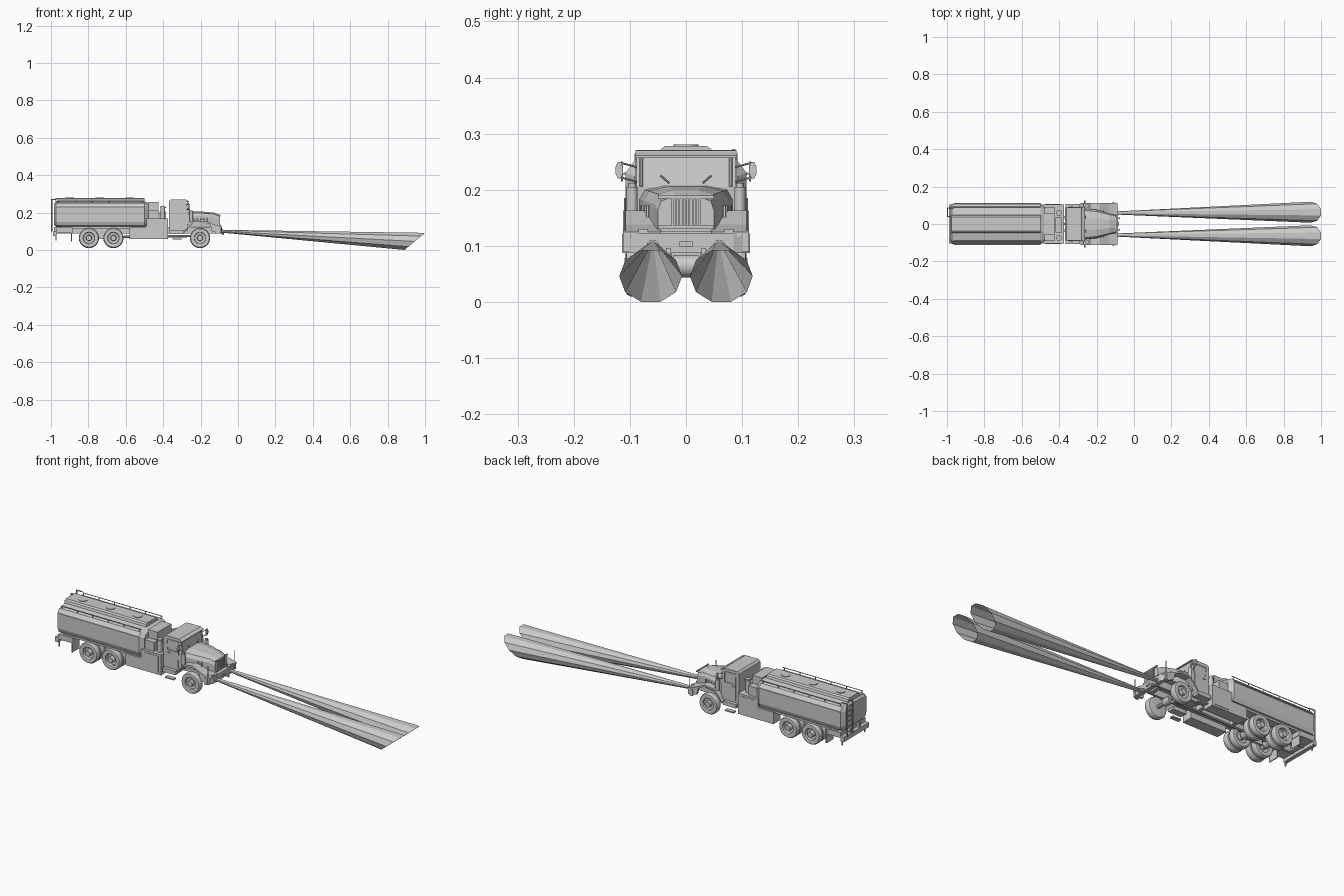
import bpy, bmesh, math
from mathutils import Vector, Matrix

cube = bpy.data.objects.get("Cube")
if cube:
    bpy.data.objects.remove(cube)

GREY = (0.6, 0.6, 0.6, 1)
mat = bpy.data.materials.new("plain grey")
mat.use_nodes = True
mat.diffuse_color = GREY
mat.node_tree.nodes["Principled BSDF"].inputs["Base Color"].default_value = GREY


def finish(name, bm, smooth=False):
    bmesh.ops.recalc_face_normals(bm, faces=bm.faces)
    me = bpy.data.meshes.new(name)
    bm.to_mesh(me)
    bm.free()
    ob = bpy.data.objects.new(name, me)
    bpy.context.collection.objects.link(ob)
    me.materials.append(mat)
    if smooth:
        bpy.context.view_layer.objects.active = ob
        ob.select_set(True)
        bpy.ops.object.shade_smooth_by_angle(angle=math.radians(35))
        ob.select_set(False)
    return ob


def box(name, x, y, z):
    """Box from (min, max) pairs."""
    bm = bmesh.new()
    bmesh.ops.create_cube(bm, size=1)
    for v in bm.verts:
        v.co = [(a + b) / 2 + c * (b - a) for c, (a, b) in zip(v.co, (x, y, z))]
    return finish(name, bm)


def pair(name, x, y, z):
    box("left_" + name, x, y, z)
    box("right_" + name, x, (-y[1], -y[0]), z)


def loft(name, rings, cap=True):
    bm = bmesh.new()
    rows = [[bm.verts.new(p) for p in r] for r in rings]
    n = len(rows[0])
    for a, b in zip(rows, rows[1:]):
        for i in range(n):
            j = (i + 1) % n
            bm.faces.new((a[i], a[j], b[j], b[i]))
    if cap:
        bm.faces.new(rows[0])
        bm.faces.new(rows[-1])
    return finish(name, bm)


def prism(name, xz, y0, y1):
    """Side profile extruded across the truck."""
    return loft(name, [[(x, y, z) for x, z in xz] for y in (y0, y1)])


def rod(name, a, b, r, sides=8):
    a, b = Vector(a), Vector(b)
    bm = bmesh.new()
    bmesh.ops.create_cone(bm, cap_ends=True, segments=sides, radius1=r, radius2=r, depth=(b - a).length)
    rot = (b - a).to_track_quat("Z", "Y").to_matrix().to_4x4()
    bmesh.ops.transform(bm, matrix=Matrix.Translation((a + b) / 2) @ rot, verts=bm.verts)
    return finish(name, bm, smooth=True)


def half_section(x, half):
    """Mirror a half outline (y, z) running bottom to top."""
    return [(x, y, z) for y, z in half] + [(x, -y, z) for y, z in reversed(half)]


# Wheels turned from a tyre and rim profile
def wheel(name, x, y, side, dish=0.008):
    prof = [(0, -.018), (.036, -.018), (.05, -.016), (.054, -.009), (.054, .009), (.05, .016), (.036, .018),
            (.031, .016), (.029, .016 - dish), (.016, .014 - dish), (.014, .02), (0, .02)]
    bm = bmesh.new()
    vs = [bm.verts.new((r, side * h, 0)) for r, h in prof]
    es = [bm.edges.new(p) for p in zip(vs, vs[1:])]
    bmesh.ops.spin(bm, geom=vs + es, cent=(0, 0, 0), axis=(0, 1, 0), angle=math.tau, steps=24)
    bmesh.ops.remove_doubles(bm, verts=bm.verts, dist=1e-5)
    bmesh.ops.translate(bm, vec=(x, y, .064), verts=bm.verts)
    finish(name, bm, smooth=True)


for s, side in ((1, "left"), (-1, "right")):
    wheel(side + "_front_wheel", -.203, s * .09, s)
    for x, pos in ((-.666, "middle"), (-.797, "rear")):
        wheel(f"{side}_{pos}_outer_wheel", x, s * .09, s, .018)
        wheel(f"{side}_{pos}_inner_wheel", x, s * .05, -s)
for x, name in ((-.203, "front"), (-.666, "middle"), (-.797, "rear")):
    rod(name + "_axle", (x, -.09, .064), (x, .09, .064), .009)
    rod(name + "_differential", (x, -.022, .064), (x, .022, .064), .02, 12)
rod("drive_shaft", (-.8, 0, .068), (-.2, 0, .075), .006)

# Chassis
pair("frame_rail", (-.985, -.09), (.03, .042), (.088, .122))
for x in (-.96, -.735, -.6, -.4, -.13):
    box("cross_member", (x - .01, x + .01), (-.035, .035), (.092, .117))
box("rear_beam", (-.99, -.97), (-.105, .105), (.075, .1))
pair("rear_step_box", (-.97, -.885), (.045, .105), (.092, .12))
pair("mud_flap", (-.892, -.887), (.05, .108), (.045, .115))
pair("rear_marker", (-.975, -.97), (.09, .096), (.05, .1))
pair("leaf_spring", (-.78, -.685), (.025, .035), (.058, .09))

# Faceted water tank with tapered ends
half = [(.07, .123), (.1, .13), (.108, .15), (.108, .23), (.093, .25), (.05, .26)]
def tank_ring(x, k):
    return half_section(x, [(y * k, .19 + (z - .19) * k) for y, z in half])
loft("tank", [tank_ring(-.985, .82), tank_ring(-.972, 1), tank_ring(-.5, 1), tank_ring(-.478, .85)])
loft("tank_top_walkway", [half_section(x, [(.05, .255), (.045, .272), (.037, .278)]) for x in (-.975, -.5)])
for x in (-.9, -.74, -.58):
    rod("tank_hatch", (x, 0, .274), (x, 0, .281), .022, 12)
for s in (1, -1):
    rod("tank_handrail", (-.965, s * .09, .263), (-.5, s * .09, .263), .002)
    for i in range(6):
        x = -.96 + i * .09
        rod("handrail_post", (x, s * .09, .245), (x, s * .09, .263), .002)
    box("tank_side_rib", (-.965, -.5), (s * .109 - .002, s * .109 + .002), (.226, .231))
pair("tank_support", (-.95, -.5), (.05, .095), (.116, .126))

# Rear ladder
for y in (.04, .085):
    rod("ladder_rail", (-.996, y, .1), (-.996, y, .272), .003)
    rod("ladder_top", (-.996, y, .27), (-.965, y, .27), .003)
for i in range(6):
    rod("ladder_rung", (-.996, .04, .12 + i * .027), (-.996, .085, .12 + i * .027), .0025)

# Equipment lockers and pump gear between tank and cab
pair("locker_low", (-.58, -.49), (.045, .104), (.06, .122))
pair("locker", (-.49, -.375), (.045, .104), (.06, .168))
pair("locker_door", (-.475, -.39), (.104, .106), (.07, .158))
box("pump_deck", (-.49, -.375), (-.045, .045), (.118, .166))
box("pump_housing", (-.485, -.425), (-.09, .09), (.166, .215))
box("control_cabinet", (-.48, -.425), (-.06, .055), (.215, .257))
for y in (-.075, .06):
    rod("pump_pipe", (-.402, y, .166), (-.402, y, .235), .013, 12)
    rod("pipe_cap", (-.402, y, .225), (-.402, y, .23), .016, 12)
box("reel_box", (-.42, -.385), (-.045, .035), (.166, .205))

# Cab
cab_profile = [(-.37, .105), (-.268, .105), (-.262, .205), (-.272, .262), (-.28, .27), (-.36, .27), (-.37, .26)]
prism("cab", cab_profile, -.088, .088)
prism("roof_visor", [(-.285, .262), (-.262, .257), (-.262, .261), (-.285, .271)], -.09, .09)
for s in (1, -1):
    y0, y1 = s * .088, s * .091
    prism("door", [(-.352, .115), (-.285, .115), (-.282, .2), (-.352, .2)], y0, y1)
    for x in (-.352, -.287):
        prism("window_frame", [(x, .2), (x + .006, .2), (x + .004, .254), (x - .001, .254)], y0, y1)
    box("window_top_frame", (-.353, -.282), sorted((y0, y1)), (.25, .255))
    box("door_handle", (-.345, -.33), sorted((s * .091, s * .095)), (.185, .19))
    rod("windscreen_pillar", (-.262, s * .08, .206), (-.271, s * .08, .258), .003)
    rod("wiper", (-.258, s * .03, .212), (-.262, s * .045, .225), .0015)
    # Mirrors
    for z in (.222, .248):
        rod("mirror_arm", (-.275, s * .086, z - .008), (-.265, s * .116, z), .0018)
    rod("mirror_stem", (-.265, s * .114, .215), (-.265, s * .114, .25), .002)
    loft("mirror", [[(x, s * .119 + .007 * math.cos(a), .235 + .016 * math.sin(a))
                     for a in [math.tau * (i + .5) / 8 for i in range(8)]] for x in (-.268, -.26)])
    # Air cleaner
    rod("air_cleaner", (-.25, s * .096, .15), (-.25, s * .096, .205), .01, 12)
    rod("air_cleaner_cap", (-.25, s * .096, .2), (-.25, s * .096, .212), .007, 12)
pair("cab_step", (-.365, -.29), (.07, .106), (.085, .105))
pair("lower_step", (-.35, -.3), (.085, .106), (.055, .062))

# Tapered hood
def hood_ring(x, w, top):
    return half_section(x, [(w, .125), (w, top - .025), (w * .88, top - .008), (w * .4, top)])
loft("hood", [hood_ring(-.265, .083, .208), hood_ring(-.2, .076, .206),
              hood_ring(-.13, .056, .2), hood_ring(-.1, .05, .188)])
for z in (.133, .187):
    box("grille_bar", (-.1, -.094), (-.05, .05), (z - .003, z + .003))
for i in range(9):
    y = -.024 + i * .006
    box("grille_slat", (-.1, -.095), (y - .0015, y + .0015), (.135, .186))
for s in (1, -1):
    for i in range(5):
        x = -.235 + i * .018
        w = .083 - (x + .265) * .14
        rod("hood_louvre", (x, s * w, .15), (x, s * w, .172), .003, 6)

# Front fenders, bent plates over the wheels
arch = [(-.285, .1), (-.268, .125), (-.235, .158), (-.185, .163), (-.135, .138), (-.088, .125)]
under = [(x, z - .009) for x, z in reversed(arch)]
for s in (1, -1):
    prism("front_fender", arch + under, s * .045, s * .112)
    prism("fender_skirt", [(-.15, .14), (-.09, .122), (-.09, .09), (-.14, .1)], s * .1, s * .112)

# Bumper, lamps and corner markers
loft("bumper", [[(x, s * y, z) for x, z in ((-.105 + d, .087), (-.085 + d, .087), (-.085 + d, .122), (-.105 + d, .122))]
                for s, y, d in ((-1, .114, -.014), (-1, .085, 0), (1, .085, 0), (1, .114, -.014))])
box("front_plate", (-.085, -.08), (-.012, .012), (.098, .108))
for s in (1, -1):
    rod("headlamp", (-.092, s * .059, .1), (-.079, s * .059, .1), .011, 12)
    box("indicator", (-.1, -.088), sorted((s * .068, s * .085)), (.122, .13))
    box("tow_hook", (-.085, -.076), sorted((s * .028, s * .036)), (.08, .096))
    rod("corner_marker", (-.098, s * .109, .115), (-.098, s * .109, .185), .0018)

# Long open beam cones with slanted ends
for s, side in ((1, "left"), (-1, "right")):
    angles = [math.tau * i / 10 for i in range(10)]
    near = [(-.08, s * .059 + .009 * math.cos(a), .1 + .008 * math.sin(a)) for a in angles]
    far = [(.945 + .058 * math.sin(a), s * .063 + .056 * math.cos(a), .046 + .048 * math.sin(a)) for a in angles]
    loft(side + "_light_beam", [near, far], cap=False)
